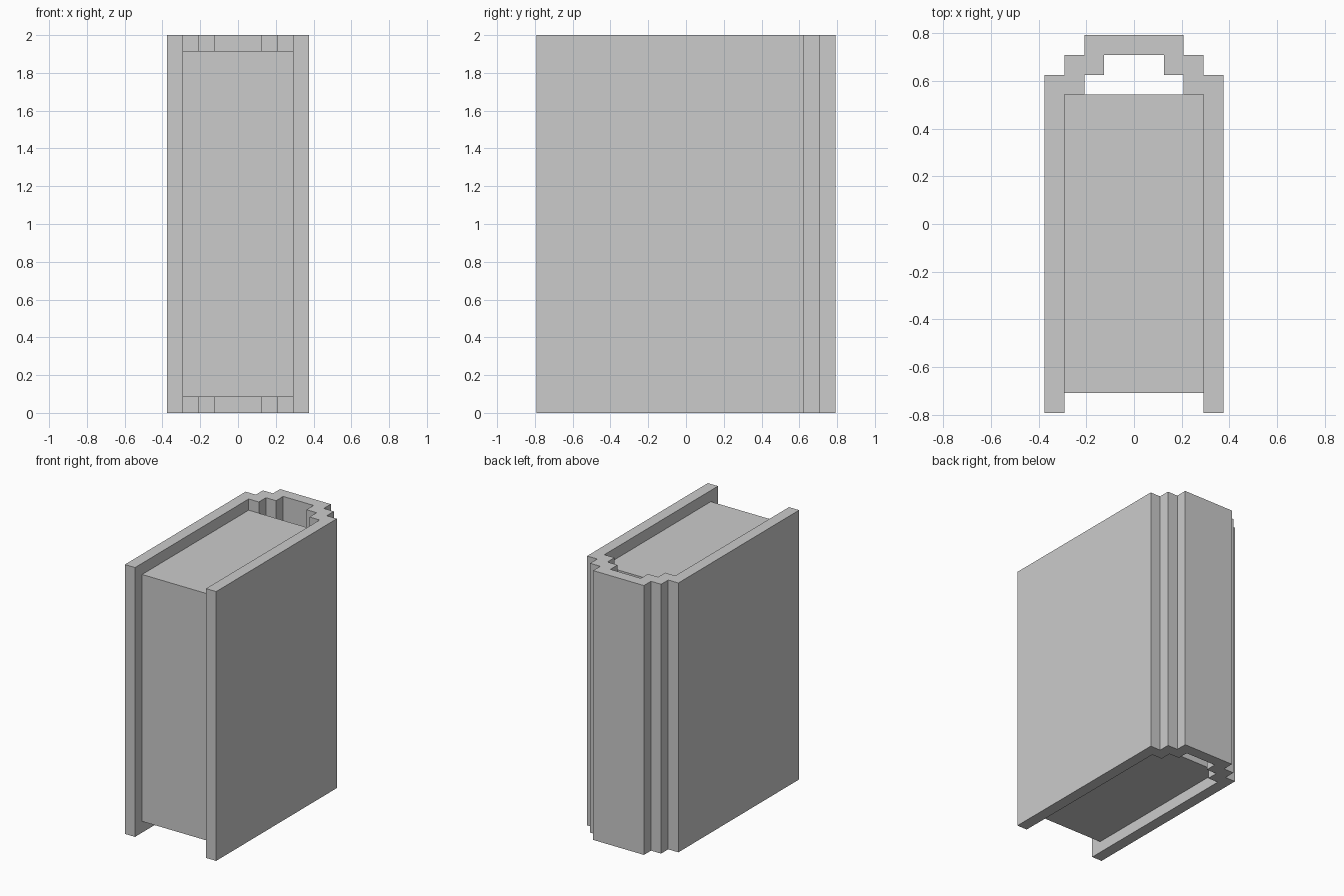
import bpy
import bmesh

if "Cube" in bpy.data.objects:
    bpy.data.objects.remove(bpy.data.objects["Cube"])

U = 2 / 24  # the model sits on a regular grid, 24 units tall


def extrude_profile(name, points, z0, z1):
    """Closed outline in the xy plane, extruded from z0 to z1 (grid units)."""
    bm = bmesh.new()
    face = bm.faces.new([bm.verts.new((x * U, y * U, z0 * U)) for x, y in points])
    top = bmesh.ops.extrude_face_region(bm, geom=[face], use_keep_orig=True)["geom"]
    verts = [g for g in top if isinstance(g, bmesh.types.BMVert)]
    bmesh.ops.translate(bm, verts=verts, vec=(0, 0, (z1 - z0) * U))
    bmesh.ops.recalc_face_normals(bm, faces=bm.faces)
    mesh = bpy.data.meshes.new(name)
    bm.to_mesh(mesh)
    bm.free()
    obj = bpy.data.objects.new(name, mesh)
    bpy.context.collection.objects.link(obj)
    return obj


def mirrored(points):
    return [(-x, y) for x, y in reversed(points)]


# Cover: two boards joined by a stepped, hollow spine
outer = [(4.5, -9.5), (4.5, 7.5), (3.5, 7.5), (3.5, 8.5), (2.5, 8.5), (2.5, 9.5)]
inner = [(1.5, 8.5), (1.5, 7.5), (2.5, 7.5), (2.5, 6.5), (3.5, 6.5), (3.5, -9.5)]
extrude_profile("book_cover", outer + mirrored(outer) + mirrored(inner) + inner, 0, 24)

# Page block, recessed at top, bottom and fore edge
pages = [(3.5, -8.5), (3.5, 6.5)]
extrude_profile("page_block", pages + mirrored(pages), 1, 23)
